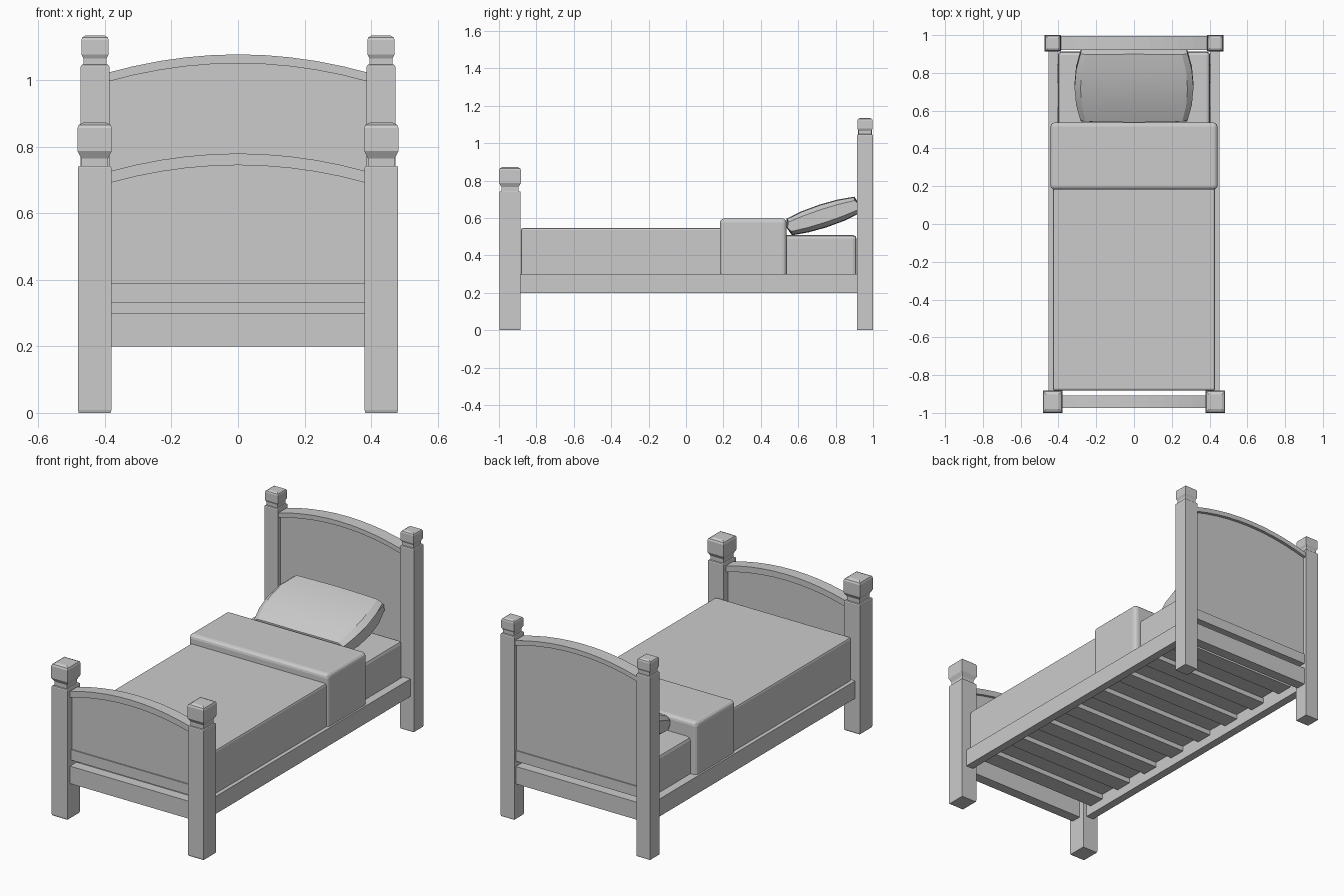
import bpy, bmesh, math
from mathutils import Matrix, Vector

if "Cube" in bpy.data.objects:
    bpy.data.objects.remove(bpy.data.objects["Cube"])


def make(name, bm, bevel=0, segments=2):
    bmesh.ops.recalc_face_normals(bm, faces=bm.faces)
    me = bpy.data.meshes.new(name)
    bm.to_mesh(me)
    bm.free()
    ob = bpy.data.objects.new(name, me)
    bpy.context.collection.objects.link(ob)
    if bevel:
        m = ob.modifiers.new("soft_edges", 'BEVEL')
        m.width, m.segments = bevel, segments
    return ob


def box(name, x0, x1, y0, y1, z0, z1, bevel=0, segments=2):
    bm = bmesh.new()
    mat = (Matrix.Translation(((x0 + x1) / 2, (y0 + y1) / 2, (z0 + z1) / 2))
           @ Matrix.Diagonal((x1 - x0, y1 - y0, z1 - z0, 1)))
    bmesh.ops.create_cube(bm, size=1, matrix=mat)
    return make(name, bm, bevel, segments)


def loft(name, rings):
    """Skin a list of equal closed rings and cap both ends."""
    bm = bmesh.new()
    vs = [[bm.verts.new(p) for p in r] for r in rings]
    n = len(vs[0])
    for a, b in zip(vs, vs[1:]):
        for i in range(n):
            bm.faces.new((a[i], a[(i + 1) % n], b[(i + 1) % n], b[i]))
    bm.faces.new(vs[0])
    bm.faces.new(vs[-1])
    return make(name, bm)


def post(name, x, y, profile, ky):
    loft(name, [[(x + sx * h, y + sy * h * ky, z)
                 for sx, sy in ((-1, -1), (1, -1), (1, 1), (-1, 1))]
                for h, z in profile])


def arched(name, half, y0, y1, top, rise, bottom=None, thick=0.0, n=10):
    """Board with an arched top and a flat or parallel arched underside."""
    rings = []
    for i in range(n + 1):
        t = 2 * i / n - 1
        z = top - rise * t * t
        zb = z - thick if bottom is None else bottom
        x = half * t
        rings.append([(x, y0, zb), (x, y1, zb), (x, y1, z), (x, y0, z)])
    loft(name, rings)


# Four square posts with necks and block finials
front_profile = [(.048, 0), (.05, .008), (.05, .738), (.048, .742), (.040, .743),
                 (.040, .765), (.052, .788), (.052, .856), (.048, .866), (.034, .873)]
back_profile = [(.042, 0), (.043, .006), (.043, 1.041), (.041, 1.046), (.035, 1.048),
                (.035, 1.066), (.041, 1.078), (.041, 1.122), (.038, 1.129), (.028, 1.135)]
for side, s in (("left", -1), ("right", 1)):
    post("front_post_" + side, s * .431, -.941, front_profile, 1.13)
    post("back_post_" + side, s * .43, .957, back_profile, 1.0)
    # Long side rails
    a, b = sorted((s * .405, s * .452))
    box("side_rail_" + side, a, b, -.90, .93, .20, .30)

# Headboard: panel, arched cap rail, lower rails
arched("headboard_panel", .40, .938, .978, 1.06, .055, bottom=.34)
arched("headboard_cap_rail", .395, .92, .995, 1.078, .056, thick=.027)
box("headboard_bottom_rail", -.395, .395, .932, .984, .33, .39)
box("head_frame_rail", -.395, .395, .925, .985, .20, .30)

# Footboard: panel, arched cap rail, lower rails
arched("footboard_panel", .39, -.958, -.922, .76, .05, bottom=.34)
arched("footboard_cap_rail", .388, -.973, -.907, .78, .054, thick=.035)
box("footboard_bottom_rail", -.388, .388, -.964, -.916, .33, .39)
box("foot_frame_rail", -.388, .388, -.975, -.915, .20, .30)

# Cross slats under the mattress
for i in range(8):
    y = -.80 + i * .228
    box("slat_%d" % (i + 1), -.41, .41, y - .05, y + .05, .25, .28)

# Bedding
box("mattress", -.403, .403, -.875, .912, .278, .508, .018)
box("blanket", -.43, .43, -.882, .30, .279, .547, .012)
box("folded_blanket", -.442, .442, .182, .537, .277, .598, .022, 3)

# Pillow: curved cross-section lofted along x, bowed at both ends
section = [(-.19, .044), (-.10, .056), (0, .060), (.10, .056), (.19, .044), (.205, 0),
           (.19, -.044), (.10, -.056), (0, -.060), (-.10, -.056), (-.19, -.044), (-.205, 0)]
tilt = Matrix.Translation((0, .733, .611)) @ Matrix.Rotation(math.radians(18), 4, 'X')
rings = []
for u, w in ((-1, .6), (-.9, 1), (-.45, 1.05), (0, 1.06), (.45, 1.05), (.9, 1), (1, .6)):
    ring = []
    for v, z in section:
        bow = .315 - .035 * (v / .2) ** 2
        length = 1 - .02 * abs(u)
        ring.append(tilt @ Vector((u * bow, v * length, z * w)))
    rings.append(ring)
pillow = loft("pillow", rings)
bpy.context.view_layer.objects.active = pillow
pillow.select_set(True)
bpy.ops.object.shade_smooth_by_angle(angle=math.radians(25))
